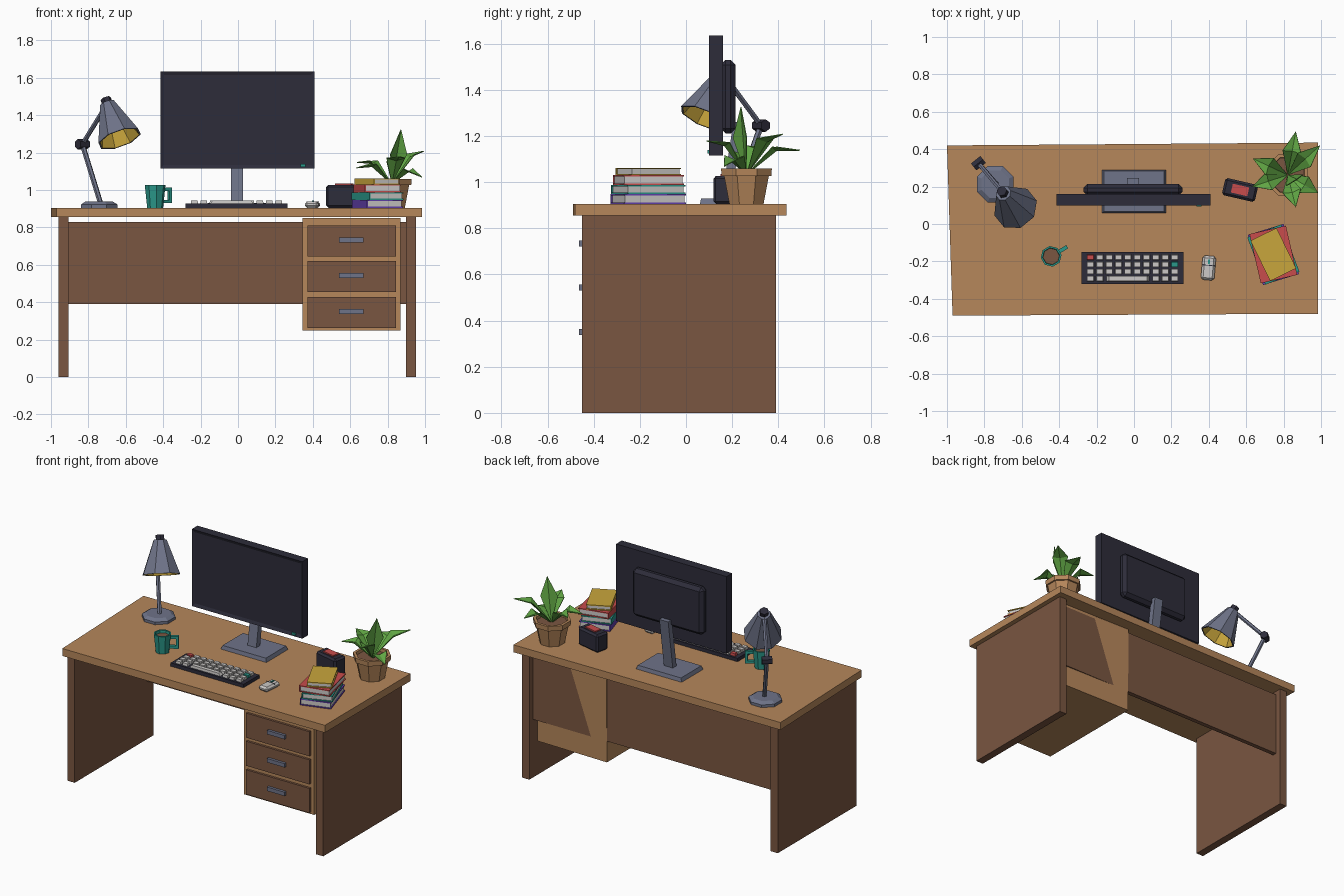
import bpy, bmesh, math
from mathutils import Matrix, Vector

cube = bpy.data.objects.get("Cube")
if cube:
    bpy.data.objects.remove(cube, do_unlink=True)


def material(name, code):
    srgb = [int(code[i:i + 2], 16) / 255 for i in (0, 2, 4)]
    rgba = [((c + 0.055) / 1.055) ** 2.4 for c in srgb] + [1]
    m = bpy.data.materials.new(name)
    m.use_nodes = True
    m.diffuse_color = rgba
    node = m.node_tree.nodes["Principled BSDF"]
    node.inputs["Base Color"].default_value = rgba
    node.inputs["Roughness"].default_value = 0.8
    return m


OAK = material("light wood", "B6875B")
WALNUT = material("dark wood", "7A5641")
METAL = material("slate metal", "6E7388")
BLACK = material("charcoal plastic", "2D2C3A")
WHITE = material("paper white", "CCC9C7")
RED = material("red", "C84C4C")
TEAL = material("teal", "2B998B")
PURPLE = material("purple", "6441B0")
YELLOW = material("yellow", "C9A63C")
GREEN = material("leaf green", "62A845")


def finish(name, bm, mats, matrix=None, normals=True):
    if normals:
        bmesh.ops.recalc_face_normals(bm, faces=bm.faces)
    mesh = bpy.data.meshes.new(name)
    bm.to_mesh(mesh)
    bm.free()
    for m in mats:
        mesh.materials.append(m)
    ob = bpy.data.objects.new(name, mesh)
    ob.matrix_world = matrix or Matrix()
    bpy.context.collection.objects.link(ob)
    return ob


def turned(x, y, z, degrees=0):
    return Matrix.Translation((x, y, z)) @ Matrix.Rotation(math.radians(degrees), 4, "Z")


def add_box(bm, lo, hi, index=0, taper=1):
    """Box between two corners; taper shrinks its top."""
    lo, hi = Vector(lo), Vector(hi)
    mid = (lo + hi) / 2
    verts = bmesh.ops.create_cube(bm, size=1)["verts"]
    for v in verts:
        s = taper if v.co.z > 0 else 1
        v.co = mid + Vector((v.co.x * s, v.co.y * s, v.co.z)) * (hi - lo)
    for f in {f for v in verts for f in v.link_faces}:
        f.material_index = index
    return verts


def box(name, lo, hi, mat, matrix=None, bevel=0, taper=1):
    bm = bmesh.new()
    add_box(bm, lo, hi, 0, taper)
    if bevel:
        bmesh.ops.bevel(bm, geom=bm.edges[:], offset=bevel, segments=1, affect="EDGES")
    return finish(name, bm, [mat], matrix)


def lathe(name, profile, mats, matrix, sides=8, rule=None):
    """Turn (radius, height) points; rule gives each band's material."""
    bm = bmesh.new()
    angles = [math.tau * (i + 0.5) / sides for i in range(sides)]
    rings = [[bm.verts.new((r * math.cos(a), r * math.sin(a), z)) for a in angles]
             for r, z in profile]
    for k, (low, high) in enumerate(zip(rings, rings[1:])):
        for i in range(sides):
            j = (i + 1) % sides
            f = bm.faces.new((low[i], low[j], high[j], high[i]))
            f.material_index = rule[k] if rule else 0
    bmesh.ops.remove_doubles(bm, verts=bm.verts, dist=0.0001)
    return finish(name, bm, mats, matrix)


def rod(name, a, b, radius, mat, sides=6):
    a, b = Vector(a), Vector(b)
    n = (b - a).length
    aim = Matrix.Translation(a) @ (b - a).to_track_quat("Z", "Y").to_matrix().to_4x4()
    return lathe(name, [(0, 0), (radius, 0), (radius, n), (0, n)], [mat], aim, sides)


TOP = 0.905

# Desk: slightly crooked top, slab legs, back panel
bm = bmesh.new()
corners = [(-0.97, -0.49), (0.985, -0.48), (0.985, 0.435), (-1.0, 0.42)]
slab = bm.faces.new([bm.verts.new((x, y, 0.855)) for x, y in corners])
extruded = bmesh.ops.extrude_face_region(bm, geom=[slab])["geom"]
bmesh.ops.translate(bm, vec=(0, 0, 0.05),
                    verts=[g for g in extruded if isinstance(g, bmesh.types.BMVert)])
finish("desk_top", bm, [OAK])
for side, x in (("left", 0.925), ("right", -0.932)):
    box(side + "_leg", (x - 0.027, -0.45, 0), (x + 0.027, 0.39, 0.856), WALNUT)
box("back_panel", (-0.91, 0.32, 0.392), (0.9, 0.35, 0.83), WALNUT)

# Drawer cabinet, its back leaning a little through the panel
bm = bmesh.new()
for v in add_box(bm, (0.345, -0.43, 0.25), (0.87, 0.35, 0.85)):
    if v.co.y > 0:
        v.co.y -= 0.02 * (v.co.x - 0.62 - 0.36 * (v.co.z - 0.82))
finish("drawer_cabinet", bm, [OAK])
for i, z in enumerate((0.345, 0.538, 0.728)):
    box(f"drawer_{i + 1}", (0.372, -0.445, z - 0.083), (0.845, -0.42, z + 0.083), WALNUT)
    box(f"drawer_handle_{i + 1}", (0.54, -0.463, z - 0.008), (0.672, -0.44, z + 0.018), METAL)

# Monitor with recessed screen
bm = bmesh.new()
add_box(bm, (-0.415, 0.1, 1.115), (0.41, 0.16, 1.635))
front = min(bm.faces, key=lambda f: f.calc_center_median().y)
bmesh.ops.inset_region(bm, faces=[front], thickness=0.028, depth=-0.008)
finish("monitor", bm, [BLACK])
box("monitor_power_light", (0.335, 0.094, 1.124), (0.362, 0.102, 1.139), TEAL)
box("monitor_back", (-0.27, 0.15, 1.21), (0.26, 0.215, 1.53), BLACK, bevel=0.022)
box("monitor_base", (-0.17, 0.06, TOP), (0.17, 0.29, 0.93), METAL, taper=0.95)
bm = bmesh.new()
for v in add_box(bm, (-0.038, 0.155, 0.925), (0.028, 0.195, 1.26)):
    if v.co.z > 1:
        v.co.y += 0.05
finish("monitor_post", bm, [METAL])

# Keyboard and its keys
box("keyboard", (-0.28, -0.32, TOP), (0.265, -0.15, 0.928), BLACK)
bm = bmesh.new()
for row in range(4):
    y = -0.178 - 0.038 * row
    for col in range(10):
        x = -0.233 + 0.05 * col
        right = x + 0.02
        if row == 3 and 2 < col < 7:
            continue
        if row == 3 and col == 2:
            right += 0.2
        index = 1 if (row, col) == (0, 0) else 2 if (row, col) == (1, 9) else 0
        add_box(bm, (x - 0.02, y - 0.015, 0.92), (right, y + 0.015, 0.945), index, 0.85)
finish("keyboard_keys", bm, [WHITE, RED, TEAL])

# Mouse
spot = turned(0.398, -0.235, TOP, -5)
box("mouse", (-0.036, -0.065, 0), (0.036, 0.065, 0.034), WHITE, spot, bevel=0.012)
box("mouse_seam", (-0.034, 0.012, 0.031), (0.034, 0.016, 0.035), BLACK, spot)
box("mouse_wheel", (-0.005, 0.02, 0.03), (0.005, 0.045, 0.039), TEAL, spot)


# Books: wrapped cover with a spine on one long side, paper block inside
def book(name, w, n, z0, z1, angle, mat):
    bm = bmesh.new()
    h, t = z1 - z0, 0.006
    add_box(bm, (-w / 2, -n / 2, 0), (w / 2, n / 2, t))
    add_box(bm, (-w / 2, -n / 2, h - t), (w / 2, n / 2, h))
    add_box(bm, (-w / 2, -n / 2, t), (t - w / 2, n / 2, h - t))
    add_box(bm, (t - w / 2, t - n / 2, t), (w / 2 - t, n / 2 - t, h - t), 1)
    finish(name, bm, [mat, WHITE], turned(0.745, -0.163, z0, angle))


book("purple_book", 0.2, 0.28, TOP, 0.948, 17, PURPLE)
book("teal_book", 0.195, 0.27, 0.948, 0.988, 21, TEAL)
book("red_book", 0.2, 0.27, 0.988, 1.03, 13, RED)
book("yellow_book", 0.155, 0.24, 1.03, 1.062, 26, YELLOW)

# Small dark box with red pad on top
spot = turned(0.567, 0.182, TOP, -13)
box("desk_box", (-0.09, -0.047, 0), (0.09, 0.047, 0.122), BLACK, spot, bevel=0.012)
box("desk_box_pad", (-0.045, -0.024, 0.115), (0.045, 0.024, 0.13), RED, spot)

# Mug with drink and square handle
spot = turned(-0.443, -0.173, TOP, 31)
lathe("mug", [(0, 0), (0.043, 0), (0.056, 0.123), (0.046, 0.123), (0.044, 0.105), (0, 0.105)],
      [TEAL, WALNUT], spot, rule=[0, 0, 0, 0, 1])
bm = bmesh.new()
for lo, hi, z0, z1 in ((0.04, 0.1, 0.09, 0.108), (0.04, 0.1, 0.025, 0.043),
                       (0.084, 0.1, 0.043, 0.09)):
    add_box(bm, (lo, -0.01, z0), (hi, 0.01, z1))
finish("mug_handle", bm, [TEAL], spot)

# Desk lamp
lathe("lamp_base", [(0, 0), (0.105, 0), (0.105, 0.018), (0.08, 0.033), (0, 0.033)],
      [METAL], turned(-0.742, 0.213, TOP))
elbow, crown, mouth = (Vector(p) for p in
                       ((-0.832, 0.325, 1.245), (-0.698, 0.165, 1.462), (-0.633, 0.085, 1.275)))
rod("lamp_lower_arm", (-0.735, 0.213, 0.93), elbow, 0.014, METAL)
rod("lamp_upper_arm", elbow, crown, 0.013, METAL)
side = Vector((0.025, 0.02, 0))
rod("lamp_elbow", elbow - side, elbow + side, 0.027, BLACK)
axis = (crown - mouth).normalized()
aim = Matrix.Translation(mouth) @ axis.to_track_quat("Z", "Y").to_matrix().to_4x4()
n = (crown - mouth).length
lathe("lamp_shade", [(0, n), (0.042, n), (0.122, 0), (0.113, 0), (0.035, n - 0.012), (0, n - 0.012)],
      [METAL, YELLOW], aim, rule=[0, 0, 0, 1, 1])
rod("lamp_cap", crown - axis * 0.01, crown + axis * 0.03, 0.029, BLACK)

# Potted plant
lathe("plant_pot", [(0, 0), (0.08, 0), (0.105, 0.122), (0.117, 0.122), (0.119, 0.155),
                    (0.1, 0.155), (0.098, 0.135), (0, 0.135)],
      [OAK, WALNUT], turned(0.818, 0.262, TOP), rule=[0, 0, 0, 0, 0, 0, 1])
root = Vector((0.822, 0.262, 1.035))
tips = [(0.87, 0.24, 1.325), (0.995, 0.42, 1.21), (0.865, 0.495, 1.14), (0.985, 0.165, 1.07),
        (0.865, 0.09, 1.18), (0.632, 0.2, 1.12), (0.635, 0.35, 1.15)]
for i, tip in enumerate(map(Vector, tips)):
    along = tip - root
    across = along.cross(Vector((0, 0, 1))).normalized() * 0.05
    if i == 0:
        across = Vector((0.045, 0.03, 0))
    lift = Vector((0, 0, 0.0 if i == 0 else 0.045))
    rib = root + along * 0.55 + lift
    fold = across.cross(along).normalized() * 0.018
    bm = bmesh.new()
    b, t, r, p, q = (bm.verts.new(c) for c in
                     (root, tip, rib, rib + across + fold, rib - across + fold))
    for tri in ((b, p, r), (b, r, q), (r, p, t), (q, r, t)):
        bm.faces.new(tri)
    leaf = finish(f"leaf_{i + 1}", bm, [GREEN])
    thick = leaf.modifiers.new("thickness", "SOLIDIFY")
    thick.thickness = 0.004
